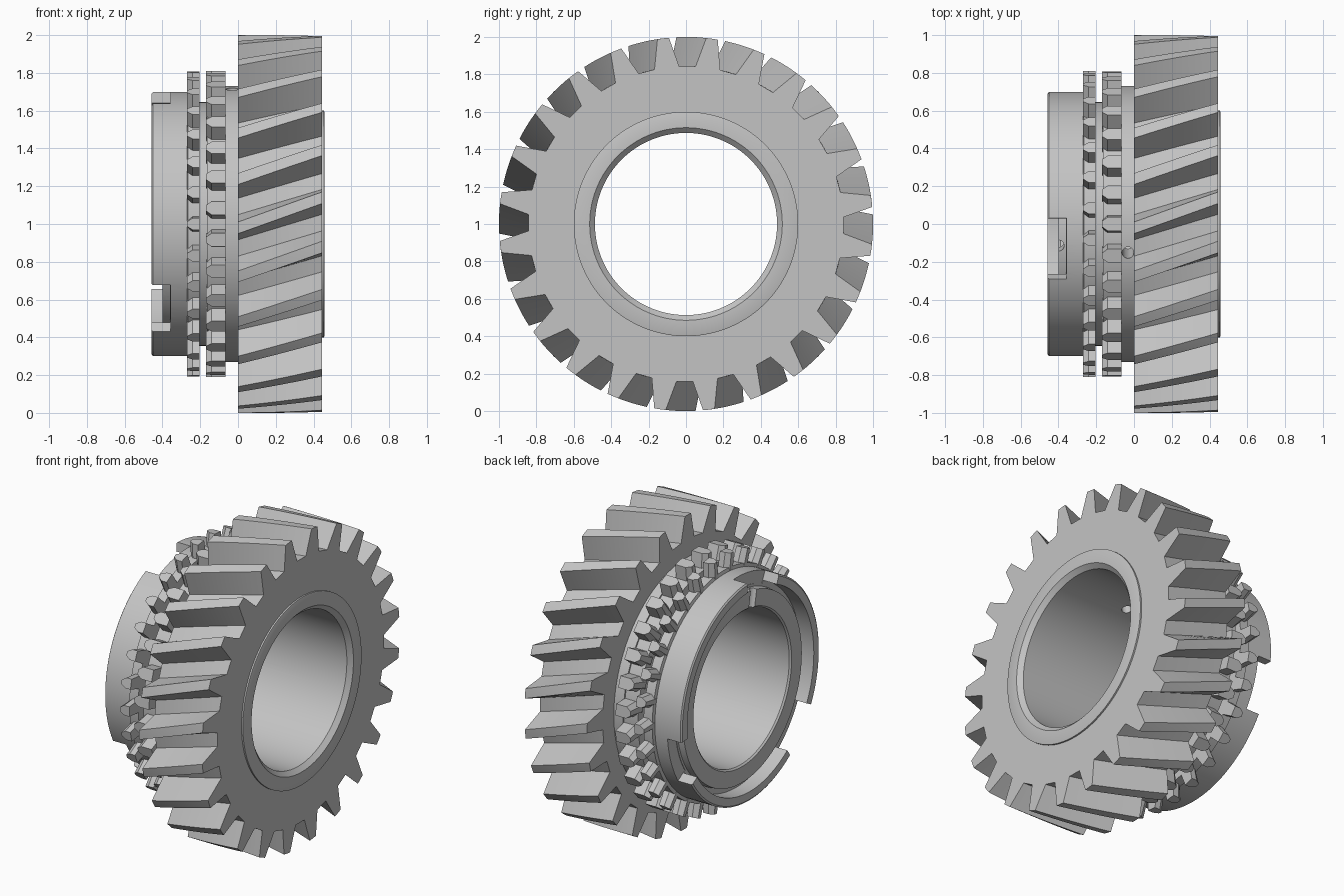
import bpy, bmesh
from math import sin, cos, tau, radians
from mathutils import Matrix

if "Cube" in bpy.data.objects:
    bpy.data.objects.remove(bpy.data.objects["Cube"])

steel = bpy.data.materials.new("machined grey steel")
steel.use_nodes = True
grey = (0.55, 0.55, 0.55, 1)
steel.diffuse_color = grey
steel.node_tree.nodes["Principled BSDF"].inputs["Base Color"].default_value = grey


def at(x, r, a):
    """Point at radius r and angle a round the gear's axis."""
    return (x, r * cos(a), 1 + r * sin(a))


def finish(bm, name, smooth=None):
    bmesh.ops.recalc_face_normals(bm, faces=bm.faces)
    mesh = bpy.data.meshes.new(name)
    bm.to_mesh(mesh)
    bm.free()
    mesh.materials.append(steel)
    ob = bpy.data.objects.new(name, mesh)
    bpy.context.collection.objects.link(ob)
    if smooth:
        shade(ob, smooth)
    return ob


def select(ob):
    bpy.ops.object.select_all(action='DESELECT')
    ob.select_set(True)
    bpy.context.view_layer.objects.active = ob


def shade(ob, degrees):
    select(ob)
    bpy.ops.object.shade_smooth_by_angle(angle=radians(degrees))


def lathe(name, profile, steps, start=0.0, sweep=tau):
    """Turn a closed (x, radius) profile round the axis."""
    bm = bmesh.new()
    full = sweep >= tau
    rings = []
    for i in range(steps if full else steps + 1):
        a = start + sweep * i / steps
        rings.append([bm.verts.new(at(x, r, a)) for x, r in profile])
    n = len(profile)
    for i in range(steps):
        p, q = rings[i], rings[(i + 1) % len(rings)]
        for j in range(n):
            k = (j + 1) % n
            bm.faces.new((p[j], p[k], q[k], q[j]))
    if not full:
        bm.faces.new(rings[0])
        bm.faces.new(rings[-1])
    return finish(bm, name)


def drill(name, radius, x, angle, r0, r1):
    """Radial cylinder used as a cutter."""
    bm = bmesh.new()
    bmesh.ops.create_cone(bm, cap_ends=True, segments=20, radius1=radius,
                          radius2=radius, depth=r1 - r0)
    bm.transform(Matrix.Translation((0, 0, 1)) @ Matrix.Rotation(angle - tau / 4, 4, 'X')
                 @ Matrix.Translation((x, 0, (r0 + r1) / 2)))
    return finish(bm, name)


def cut(target, cutter):
    cutter.hide_render = True
    mod = target.modifiers.new("cut", 'BOOLEAN')
    mod.operation = 'DIFFERENCE'
    mod.solver = 'EXACT'
    mod.object = cutter
    select(target)
    bpy.ops.object.modifier_apply(modifier=mod.name)
    bpy.data.objects.remove(cutter)


# Turned hub: rim, trough, two clutch bands, collar, end boss and bore
hub = lathe("hub", [
    (-.457, .69), (-.45, .70), (-.27, .70), (-.265, .72), (-.203, .72),
    (-.203, .645), (-.165, .645), (-.165, .72), (-.066, .72), (-.066, .73),
    (.01, .73), (.01, .60), (.455, .60), (.457, .595), (.457, .515),
    (.43, .487), (-.39, .487), (-.40, .497), (-.40, .60), (-.36, .605),
    (-.36, .64), (-.457, .64)], 120)

# Three rim slots with a small oil groove beside each
for k in range(3):
    turn = tau * k / 3
    cut(hub, lathe("slot_cutter", [(-.5, .62), (-.5, .8), (-.357, .8), (-.357, .62)],
                   16, radians(87.5) + turn, radians(27)))
    cut(hub, drill("groove_cutter", .03, -.40, radians(101) + turn, .45, .62))

# Oil hole through the collar
cut(hub, drill("oil_hole_cutter", .031, -.032, radians(102), .4, .85))
shade(hub, 25)

# Helical gear ring: each tooth gap is a tapered notch, twisted along x
TEETH, WIDTH, TWIST, SLICES = 24, .445, .16, 8
outline = []
for t in range(TEETH):
    mid = radians(89.5) + tau * t / TEETH
    outline += [(1, mid - .1), (.843, mid - .052), (.843, mid + .052), (1, mid + .1),
                (1, mid + tau / TEETH / 2)]
bm = bmesh.new()
outer, inner = [], []
for s in range(SLICES + 1):
    f = s / SLICES
    spin = TWIST * (1 - f)
    outer.append([bm.verts.new(at(WIDTH * f, r, a + spin)) for r, a in outline])
    inner.append([bm.verts.new(at(WIDTH * f, .55, a + spin)) for r, a in outline])
count = len(outline)
for j in range(count):
    k = (j + 1) % count
    for s in range(SLICES):
        for loop in (outer, inner):
            bm.faces.new((loop[s][j], loop[s][k], loop[s + 1][k], loop[s + 1][j]))
    for s in (0, SLICES):
        bm.faces.new((outer[s][j], outer[s][k], inner[s][k], inner[s][j]))
finish(bm, "helical_gear", 20)


def clutch_teeth(name, x0, x1, half, offset, number=30):
    """Ring of small dog teeth with a pointed nose towards -x."""
    bm = bmesh.new()
    for t in range(number):
        a = offset + tau * t / number
        loops = []
        for r, w in ((.68, half * 1.25), (.81, half * .9)):
            shape = [(x1, w), (x0 + .03, w), (x0, w * .4),
                     (x0, -w * .4), (x0 + .03, -w), (x1, -w)]
            loops.append([bm.verts.new(at(x, r, a + d / r)) for x, d in shape])
        low, high = loops
        bm.faces.new(low)
        bm.faces.new(high)
        for j in range(len(low)):
            k = (j + 1) % len(low)
            bm.faces.new((low[j], low[k], high[k], high[j]))
    finish(bm, name)


clutch_teeth("outer_clutch_teeth", -.27, -.203, .035, 0)
clutch_teeth("inner_clutch_teeth", -.17, -.066, .04, radians(6))
